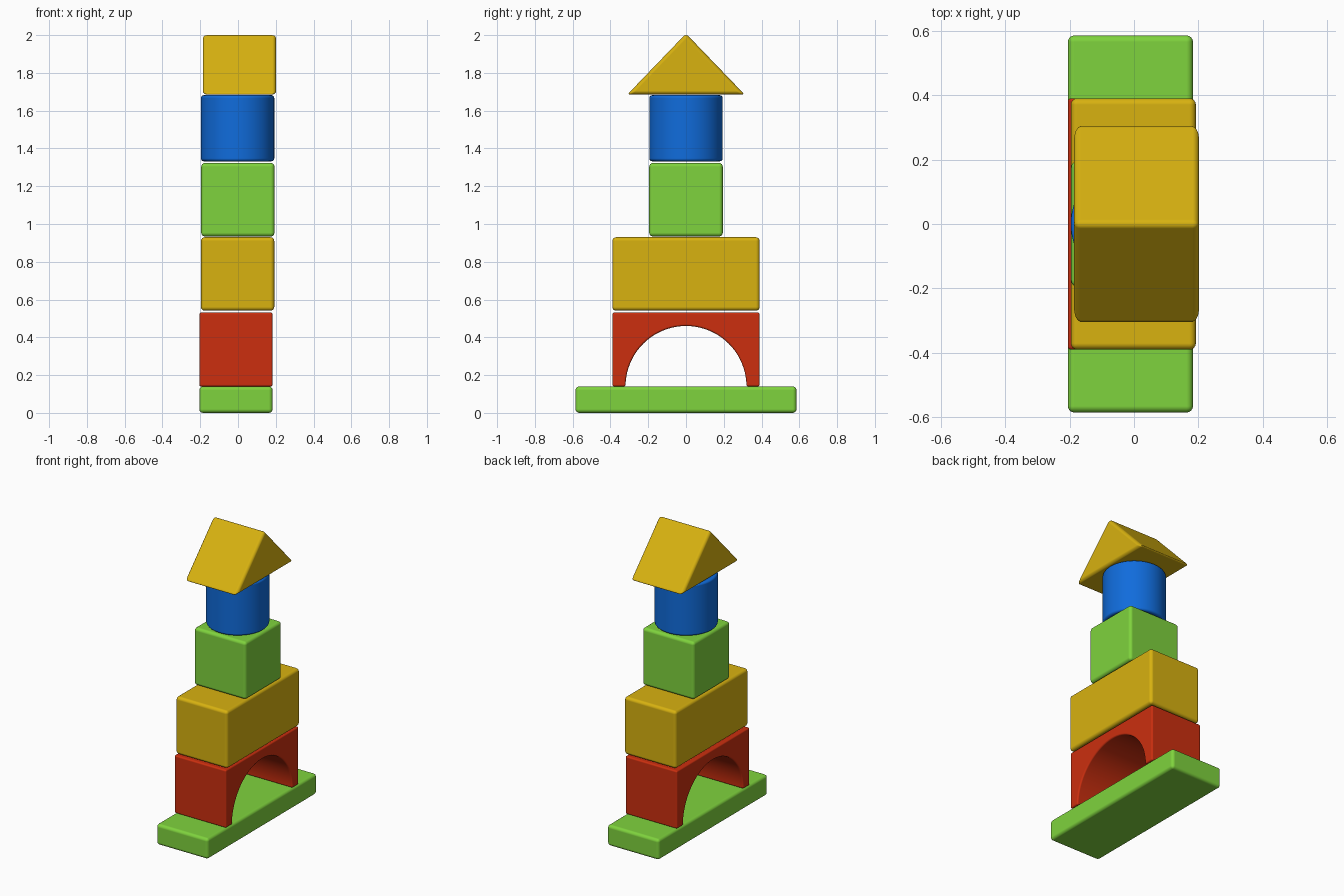
import bpy, bmesh, math

if "Cube" in bpy.data.objects:
    bpy.data.objects.remove(bpy.data.objects["Cube"])


def srgb(r, g, b):
    def lin(c):
        c /= 255
        return c / 12.92 if c <= 0.04045 else ((c + 0.055) / 1.055) ** 2.4
    return (lin(r), lin(g), lin(b), 1.0)


def material(name, rgb):
    m = bpy.data.materials.new(name)
    m.diffuse_color = srgb(*rgb)
    m.use_nodes = True
    m.node_tree.nodes["Principled BSDF"].inputs["Base Color"].default_value = m.diffuse_color
    return m


green = material("green", (127, 211, 61))
red = material("red", (204, 47, 15))
yellow = material("yellow", (216, 178, 16))
blue = material("blue", (16, 108, 220))


def finish(name, bm, mat, bevel):
    """Turn the bmesh into a smooth object with rounded edges."""
    bmesh.ops.recalc_face_normals(bm, faces=bm.faces[:])
    for f in bm.faces:
        f.smooth = True
    me = bpy.data.meshes.new(name)
    bm.to_mesh(me)
    bm.free()
    me.materials.append(mat)
    ob = bpy.data.objects.new(name, me)
    bpy.context.collection.objects.link(ob)
    mod = ob.modifiers.new("rounded_edges", "BEVEL")
    mod.width = bevel
    mod.segments = 4
    mod.limit_method = "ANGLE"
    mod.angle_limit = math.radians(35)
    mod.harden_normals = True
    return ob


def prism(name, profile, x, mat, bevel, half=0.194):
    """Extrude a (y, z) profile along x, centred on x."""
    bm = bmesh.new()
    face = bm.faces.new([bm.verts.new((x - half, y, z)) for y, z in profile])
    ext = bmesh.ops.extrude_face_region(bm, geom=[face])
    verts = [v for v in ext["geom"] if isinstance(v, bmesh.types.BMVert)]
    bmesh.ops.translate(bm, verts=verts, vec=(2 * half, 0, 0))
    return finish(name, bm, mat, bevel)


def block(name, hy, z0, z1, x, mat):
    return prism(name, [(-hy, z0), (hy, z0), (hy, z1), (-hy, z1)], x, mat, 0.02)


# Base plank
block("base_plank", 0.585, 0.0, 0.14, -0.011, green)

# Arch block with a semicircular opening
N, R, Z = 40, 0.32, 0.14
arc = [(R * math.cos(math.pi * i / N), Z + R * math.sin(math.pi * i / N))
       for i in range(N + 1)]
prism("arch_block", [(-0.39, Z), (-0.39, 0.531), (0.39, 0.531), (0.39, Z)] + arc,
      -0.011, red, 0.01)

# Wide block and cube
block("wide_block", 0.39, 0.541, 0.93, -0.002, yellow)
block("cube_block", 0.195, 0.934, 1.323, -0.001, green)

# Cylinder
bm = bmesh.new()
bmesh.ops.create_cone(bm, cap_ends=True, segments=64, radius1=0.194,
                      radius2=0.194, depth=0.35)
bmesh.ops.translate(bm, verts=bm.verts[:], vec=(-0.002, 0, 1.507))
finish("cylinder_block", bm, blue, 0.015)

# Triangular roof
prism("roof_block", [(-0.311, 1.685), (0.311, 1.685), (0, 2.008)], 0.008, yellow, 0.02)
